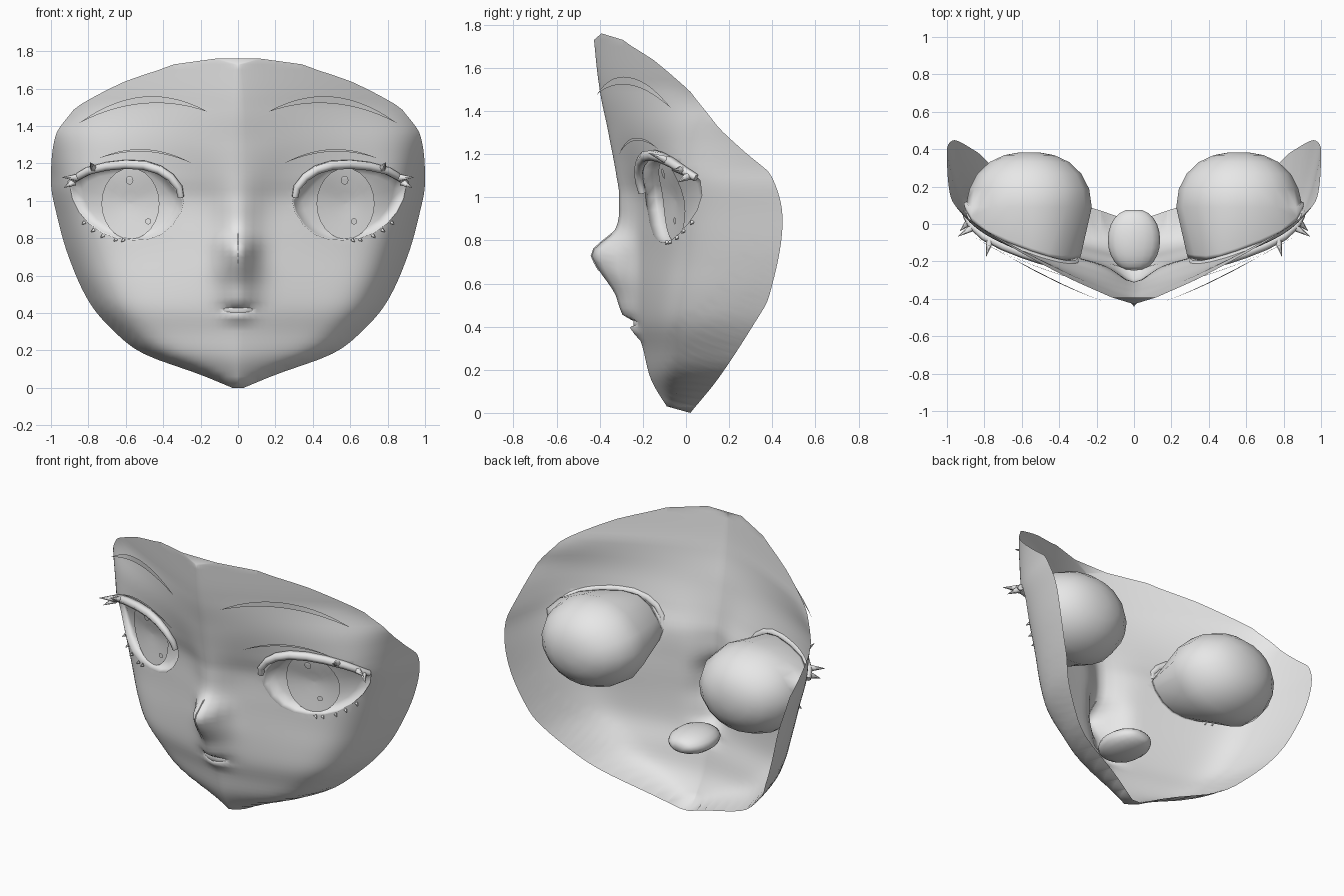
import bpy, math
from mathutils import Vector
from mathutils.geometry import delaunay_2d_cdt

default_cube = bpy.data.objects.get("Cube")
if default_cube:
    bpy.data.objects.remove(default_cube)


def make_material(name, value):
    mat = bpy.data.materials.new(name)
    mat.use_nodes = True
    colour = (value, value, value, 1)
    mat.diffuse_color = colour
    mat.node_tree.nodes["Principled BSDF"].inputs["Base Color"].default_value = colour
    return mat


grey = make_material("plain grey", 0.8)
white = make_material("tooth white", 1.0)


# Smooth interpolation through (position, value) pairs
def spline(knots, v):
    last = len(knots) - 1
    v = min(max(v, knots[0][0]), knots[last][0])
    i = 0
    while i < last - 1 and v > knots[i + 1][0]:
        i += 1

    def slope(j):
        a, b = knots[max(j - 1, 0)], knots[min(j + 1, last)]
        return (b[1] - a[1]) / (b[0] - a[0])
    (p, start), (q, end) = knots[i], knots[i + 1]
    h = q - p
    t = (v - p) / h
    ease = t * t * (3 - 2 * t)
    return (start + (end - start) * ease + h * slope(i) * t * (1 - t) ** 2
            - h * slope(i + 1) * t * t * (1 - t))


# Face profiles by height: half width, rim depth, centre depth, roundness, nose
WIDTH = [(0, .03), (.07, .2), (.18, .5), (.29, .65), (.45, .79), (.7, .905), (.95, .975),
         (1.1, 1), (1.35, .975), (1.46, .9), (1.51, .85), (1.64, .6), (1.69, .45),
         (1.74, .3), (1.76, .12)]
RIM = [(0, .02), (.16, .15), (.42, .32), (.54, .385), (.88, .448), (1.09, .4), (1.23, .28),
       (1.34, .165), (1.47, .07)]
CENTRE = [(0, -.07), (.15, -.16), (.3, -.2), (.42, -.235), (.6, -.25), (.8, -.25),
          (1, -.25), (1.1, -.28), (1.3, -.35), (1.5, -.4), (1.76, -.43)]
FLATNESS = [(0, .5), (.2, .4), (.45, .35), (.7, .39), (1.1, .42), (1.5, .65)]
TURN = [(0, 5), (.2, 8), (.45, 11), (.7, 12), (1.1, 14), (1.5, 8)]
NOSE = [(.43, 0), (.47, .055), (.55, .08), (.6, .11), (.69, .17), (.75, .185), (.85, .08),
        (1, .06), (1.3, .01), (1.5, 0)]
NOSE_WIDTH = [(.4, .09), (.6, .1), (.75, .09), (1, .12), (1.3, .2)]
FOREHEAD_BLEND = [(1.12, 0), (1.32, .45), (1.52, 1)]


def bell(v, width):
    return math.exp(-(v / width) ** 2)


def face_y(x, z):
    t = min(abs(x) / spline(WIDTH, z), 1)
    k = spline(FLATNESS, z)
    g = k * t ** 1.2 + (1 - k) * t ** spline(TURN, z)
    centre = spline(CENTRE, z)
    lower = (spline(RIM, z) - centre) * g
    forehead = .485 * abs(x) ** 1.2
    y = centre + lower + (forehead - lower) * spline(FOREHEAD_BLEND, z)
    y -= spline(NOSE, z) * bell(x, spline(NOSE_WIDTH, z))
    lips = bell(z - .385, .025) + .6 * bell(z - .445, .02)
    return y - .035 * bell(x, .08) * lips


def on_face(x, z, offset=0):
    return Vector((x, face_y(x, z) + offset, z))


def finish(obj, mirrored, mat):
    bpy.context.collection.objects.link(obj)
    obj.data.materials.append(mat)
    if mirrored:
        obj.modifiers.new("mirror", "MIRROR").use_axis = (True, False, False)


def make_mesh(name, verts, faces, mirrored=True, mat=grey):
    mesh = bpy.data.meshes.new(name)
    mesh.from_pydata(verts, [], faces)
    for poly in mesh.polygons:
        poly.use_smooth = True
    finish(bpy.data.objects.new(name, mesh), mirrored, mat)


# Join equal rings of points, closing the two ends
def loft(name, rings, mirrored=True, mat=grey, cap_end=True):
    n = len(rings[0])
    faces = [(r * n + i, r * n + (i + 1) % n, r * n + n + (i + 1) % n, r * n + n + i)
             for r in range(len(rings) - 1) for i in range(n)]
    faces.append(tuple(reversed(range(n))))
    if cap_end:
        faces.append(tuple((len(rings) - 1) * n + i for i in range(n)))
    make_mesh(name, [p for ring in rings for p in ring], faces, mirrored, mat)


# Tapered round strands, each a list of (point, radius)
def strands(name, paths, mirrored=True):
    curve = bpy.data.curves.new(name, "CURVE")
    curve.dimensions = "3D"
    curve.bevel_depth = 1
    curve.bevel_resolution = 1
    curve.use_fill_caps = True
    for path in paths:
        line = curve.splines.new("POLY")
        line.points.add(len(path) - 1)
        for point, (co, radius) in zip(line.points, path):
            point.co = (*co, 1)
            point.radius = radius
    finish(bpy.data.objects.new(name, curve), mirrored, grey)


def ellipse(cx, cz, rx, rz, n=24):
    return [(cx + rx * math.cos(a), cz + rz * math.sin(a))
            for a in (math.tau * i / n for i in range(n))]


def inside(x, z, loop):
    hit = False
    for (ax, az), (bx, bz) in zip(loop, loop[1:] + loop[:1]):
        if (az > z) != (bz > z) and x < ax + (z - az) / (bz - az) * (bx - ax):
            hit = not hit
    return hit


EYE = [(.9, 1.08), (.86, 1.13), (.78, 1.165), (.67, 1.185), (.55, 1.195), (.46, 1.18),
       (.39, 1.13), (.33, 1.06), (.29, 1), (.305, .94), (.35, .87), (.41, .82), (.48, .795),
       (.56, .79), (.65, .8), (.73, .83), (.8, .88), (.85, .94), (.885, 1.01)]
MOUTH = ellipse(0, .415, .08, .013, 16)
holes = [EYE, [(-x, z) for x, z in EYE], MOUTH]

# Face shell: filled outline with eye and mouth openings
rows, half = 58, 36
heights = [1.76 * r / rows for r in range(rows + 1)]
right_side = [(spline(WIDTH, z), z) for z in heights]
outline = right_side + [(-x, z) for x, z in reversed(right_side)]
points, edges = [], []
for loop in [outline] + holes:
    start, n = len(points), len(loop)
    points += [Vector(p) for p in loop]
    edges += [(start + i, start + (i + 1) % n) for i in range(n)]
for width, z in right_side[1:-1]:
    for i in range(1 - half, half):
        x = width * math.sin(math.pi / 2 * i / half)
        if inside(x, z, outline) and not any(inside(x, z, h) for h in holes):
            points.append(Vector((x, z)))
flat, _, triangles, *_ = delaunay_2d_cdt(points, edges, [], 0, 1e-5)


def is_skin(tri):
    x, z = sum((flat[i] for i in tri), Vector((0, 0))) / len(tri)
    return inside(x, z, outline) and not any(inside(x, z, h) for h in holes)


make_mesh("face_shell", [on_face(*p) for p in flat],
          [tuple(t) for t in triangles if is_skin(t)], False)

# Eyeballs: recessed front joined to the opening, full rounded back
CX, CZ = .56, .99
rings = []
for s, depth in ((.05, .07), (.3, .07), (.55, .07), (.8, .065), (.97, .045), (1, 0),
                 (1.03, .03)):
    rings.append([on_face(CX + (x - CX) * s, CZ + (z - CZ) * s, depth) for x, z in EYE])
for degrees in (0, 18, 36, 54, 70, 84):
    c = math.cos(math.radians(degrees)) ** .85
    s = math.sin(math.radians(degrees)) ** .95
    ring = []
    for x, z in EYE:
        a = math.atan2((z - CZ) / .2, (x - CX) / .33)
        px, pz = CX + .335 * c * math.cos(a), .975 + .272 * c * math.sin(a)
        ring.append((px, max(.09 + .295 * s, face_y(px, pz) + .035), pz))
    rings.append(ring)
loft("eyeball", rings)


# Irises, slightly dished, and their round highlights
def disc(name, cx, cz, rx, rz, offset, dish, mirrored):
    loft(name, [[on_face(x, z, offset + dish * (1 - s))
                 for x, z in ellipse(cx, cz, rx * s, rz * s)]
                for s in (.05, .35, .7, 1)], mirrored, cap_end=False)


disc("iris", .575, .985, .155, .19, .044, .014, True)
for side, upper, lower in (("left", .57, .62), ("right", -.58, -.48)):
    disc(side + "_upper_highlight", upper, 1.11, .02, .023, .032, 0, False)
    disc(side + "_lower_highlight", lower, .89, .016, .016, .032, 0, False)


# Eyebrows and eyelid creases: thin crescents floating ahead of the skin
def crescent(name, start, end, low_arch, high_arch, offset, n=14):
    verts = []
    for i in range(n + 1):
        t = i / n
        x = start[0] + (end[0] - start[0]) * t
        z = start[1] + (end[1] - start[1]) * t
        for arch in (low_arch, high_arch):
            verts.append(on_face(x, z + arch * 4 * t * (1 - t), offset))
    make_mesh(name, verts, [(2 * i, 2 * i + 2, 2 * i + 3, 2 * i + 1) for i in range(n)])


crescent("eyebrow", (.16, 1.475), (.85, 1.415), .075, .112, -.07)
crescent("eyelid_crease", (.245, 1.2), (.75, 1.225), .05, .063, -.05)

# Upper lash band with pointed outer lashes
band = [(.305, 1.02), (.315, 1.07), (.36, 1.125), (.42, 1.165), (.5, 1.19), (.6, 1.195),
        (.7, 1.185), (.8, 1.16), (.87, 1.12), (.9, 1.09)]
strands("upper_lash", [[(on_face(x, z, -.015), .018 + .009 * math.sin(math.pi * i / 9))
                        for i, (x, z) in enumerate(band)]])
spikes = []
for x, z, dx, dy, dz in ((.77, 1.17, .02, -.09, .035), (.86, 1.125, .08, -.05, .0),
                         (.88, 1.1, .05, -.05, -.03)):
    root = on_face(x, z, -.015)
    spikes.append([(root, .022), (root + Vector((dx, dy, dz)), .001)])
strands("outer_lashes", spikes)

# Short lower lashes
low = []
for x, z in ((.61, .793), (.65, .795), (.72, .815), (.77, .845), (.82, .885)):
    root = on_face(x, z, -.002)
    low.append([(root, .01), (root + Vector((.015, -.01, -.012)), .002)])
strands("lower_lashes", low)

# Fine line down the nose
strands("nose_line", [[(on_face(0, .66 + .034 * i, 0), .004) for i in range(6)]], False)

# Mouth cavity and teeth
rings = []
for i in range(1, 12):
    a = math.pi * i / 12
    wide = math.sin(a) ** .85
    rings.append([(x, -.085 - .165 * math.cos(a), z) for x, z in
                  ellipse(0, .42, .14 * wide, .07 * wide, 16)])
loft("mouth_cavity", rings, False)
loft("teeth", [[on_face(x, z, .012) for x, z in ellipse(0, .415, .08 * s, .015 * s, 16)]
               for s in (.1, 1)], False, white, cap_end=False)
